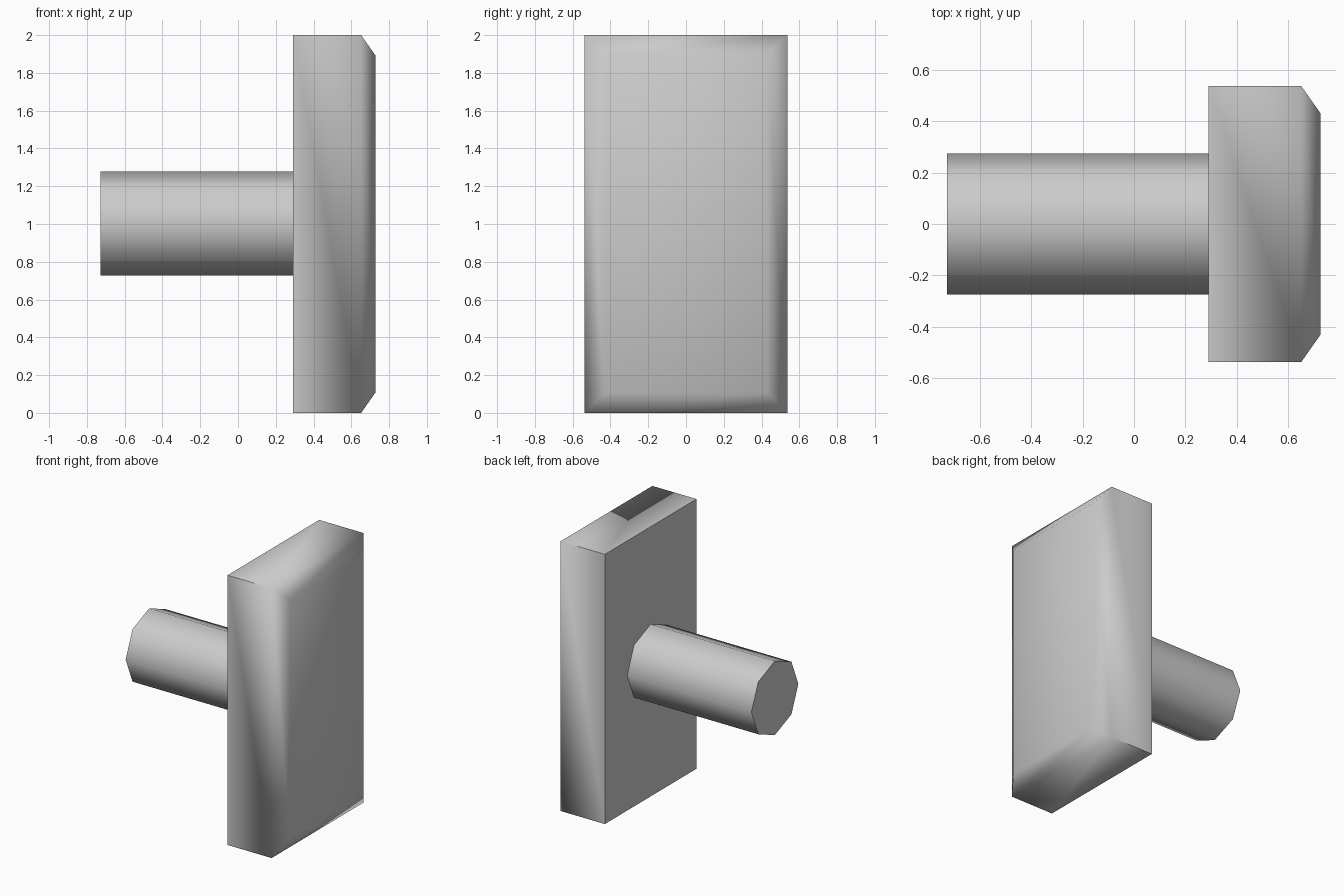
import bpy, bmesh, math
from mathutils import Matrix

if "Cube" in bpy.data.objects:
    bpy.data.objects.remove(bpy.data.objects["Cube"])


def finish(name, bm):
    bmesh.ops.recalc_face_normals(bm, faces=bm.faces[:])
    mesh = bpy.data.meshes.new(name)
    bm.to_mesh(mesh)
    bm.free()
    obj = bpy.data.objects.new(name, mesh)
    bpy.context.collection.objects.link(obj)
    bpy.ops.object.select_all(action='DESELECT')
    obj.select_set(True)
    bpy.context.view_layer.objects.active = obj
    bpy.ops.object.shade_smooth_by_angle(angle=math.radians(60))
    return obj


# Upright plate: rectangular rings joined along x, chamfered on the +x face
bm = bmesh.new()
rings = []
for x, inset in ((0.29, 0), (0.652, 0), (0.727, 0.107)):
    hy, hz = 0.537 - inset, 1.0 - inset
    rings.append([bm.verts.new((x, sy * hy, 1 + sz * hz))
                  for sy, sz in ((-1, -1), (1, -1), (1, 1), (-1, 1))])
for a, b in zip(rings, rings[1:]):
    for i in range(4):
        j = (i + 1) % 4
        bm.faces.new((a[i], a[j], b[j], b[i]))
bm.faces.new(rings[0])
bm.faces.new(rings[-1])
finish("plate", bm)

# Eight-sided stem behind the plate, corners on the y and z axes
bm = bmesh.new()
bmesh.ops.create_cone(bm, cap_ends=True, segments=8, radius1=0.275, radius2=0.275,
                      depth=1.02,
                      matrix=Matrix.Translation((-0.219, 0, 1.002))
                      @ Matrix.Rotation(math.pi / 2, 4, 'Y'))
finish("stem", bm)
